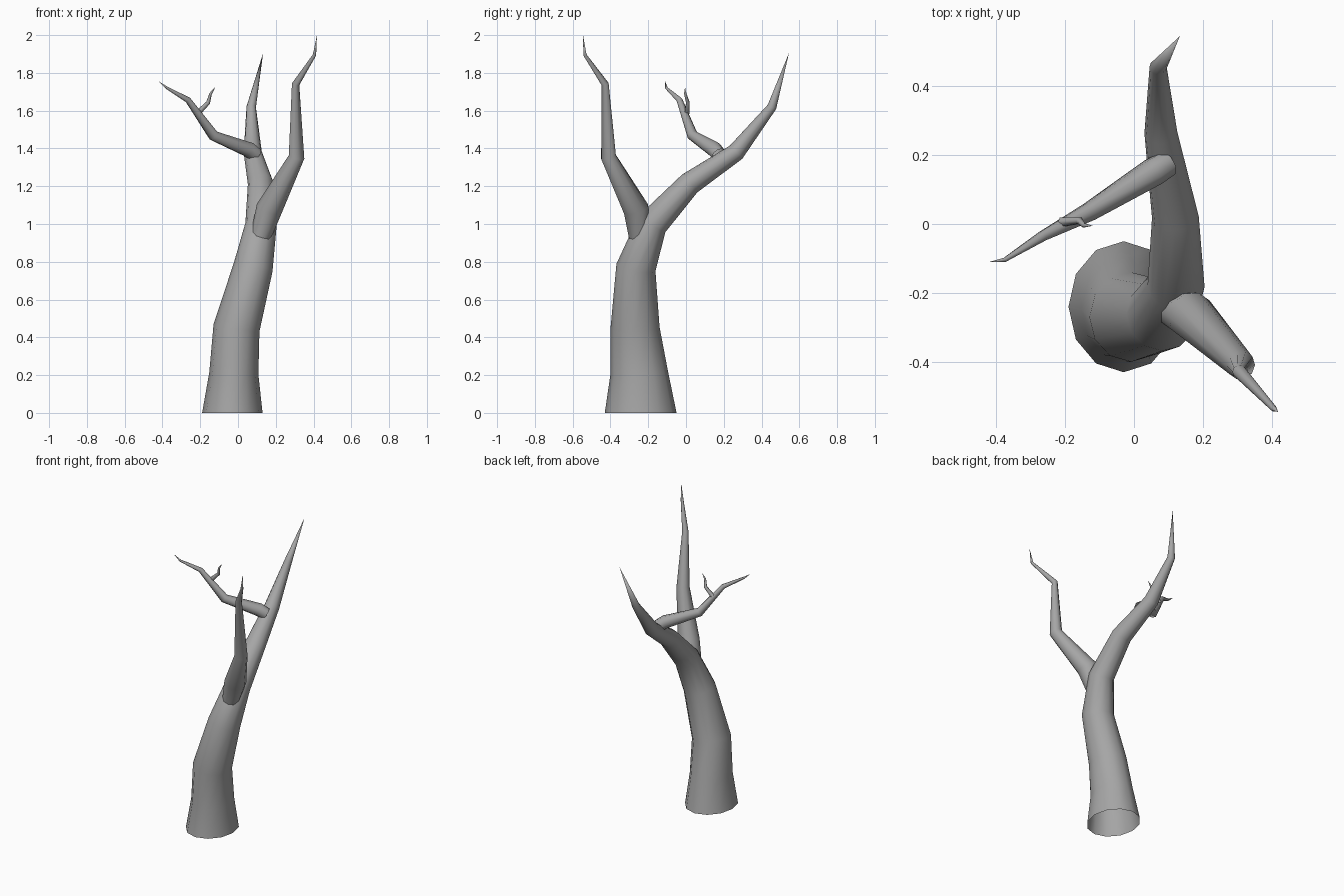
import bpy
import bmesh
import math
from mathutils import Vector

cube = bpy.data.objects.get("Cube")
if cube:
    bpy.data.objects.remove(cube, do_unlink=True)

# Bark colour
bark = bpy.data.materials.new("grey_bark")
bark.use_nodes = True
GREY = (0.38, 0.38, 0.38, 1.0)
bark.diffuse_color = GREY
bsdf = bark.node_tree.nodes["Principled BSDF"]
bsdf.inputs["Base Color"].default_value = GREY
bsdf.inputs["Roughness"].default_value = 0.9


def limb(name, rings, tip, sides, flat_base=False):
    """Tapered tube through rings of (x, y, z, radius[, y radius]) ending in a point."""
    bm = bmesh.new()
    centres = [Vector(r[:3]) for r in rings] + [Vector(tip)]
    loops = []
    for i, ring in enumerate(rings):
        ahead = (centres[i + 1] - centres[i]).normalized()
        behind = (centres[i] - centres[i - 1]).normalized() if i else ahead
        axis = ahead + behind
        if i == 0 and flat_base:
            axis = Vector((0, 0, 1))
        turn = Vector((0, 0, 1)).rotation_difference(axis)
        rx, ry = ring[3], ring[-1]
        loop = []
        for k in range(sides):
            a = math.tau * k / sides
            offset = Vector((rx * math.cos(a), ry * math.sin(a), 0))
            loop.append(bm.verts.new(centres[i] + turn @ offset))
        loops.append(loop)
    point = bm.verts.new(tip)
    for k in range(sides):
        n = (k + 1) % sides
        for low, high in zip(loops, loops[1:]):
            bm.faces.new((low[k], low[n], high[n], high[k]))
        bm.faces.new((loops[-1][k], loops[-1][n], point))
    for face in bm.faces:
        face.smooth = True
    mesh = bpy.data.meshes.new(name)
    bm.to_mesh(mesh)
    bm.free()
    mesh.materials.append(bark)
    obj = bpy.data.objects.new(name, mesh)
    bpy.context.collection.objects.link(obj)
    return obj


# Trunk, bending over into the long rear limb
limb("trunk", [
    (-0.03, -0.24, 0.0, 0.16, 0.19),
    (-0.022, -0.248, 0.21, 0.13, 0.153),
    (-0.008, -0.27, 0.45, 0.123, 0.13),
    (0.08, -0.265, 0.77, 0.105),
    (0.122, -0.18, 1.0, 0.083),
    (0.12, 0.02, 1.215, 0.068, 0.062),
    (0.078, 0.265, 1.38, 0.048),
    (0.07, 0.455, 1.62, 0.025),
], (0.133, 0.545, 1.905), 12, flat_base=True)

# Front limb on the left side
limb("front_branch", [
    (0.12, -0.25, 0.935, 0.055),
    (0.165, -0.265, 1.08, 0.07),
    (0.31, -0.41, 1.355, 0.042),
    (0.305, -0.428, 1.74, 0.02),
    (0.405, -0.535, 1.895, 0.009),
], (0.418, -0.545, 2.0), 10)

# Thin branch reaching to the right from the rear limb
limb("side_branch", [
    (0.095, 0.175, 1.365, 0.04),
    (0.055, 0.15, 1.395, 0.043),
    (-0.13, 0.035, 1.468, 0.029),
    (-0.265, -0.035, 1.657, 0.016),
    (-0.375, -0.104, 1.72, 0.007),
], (-0.42, -0.11, 1.755), 8)

# Small twig on the side branch
limb("twig", [
    (-0.21, 0.005, 1.59, 0.015),
    (-0.158, 0.01, 1.642, 0.011),
    (-0.145, -0.004, 1.69, 0.007),
], (-0.12, -0.005, 1.725), 6)
